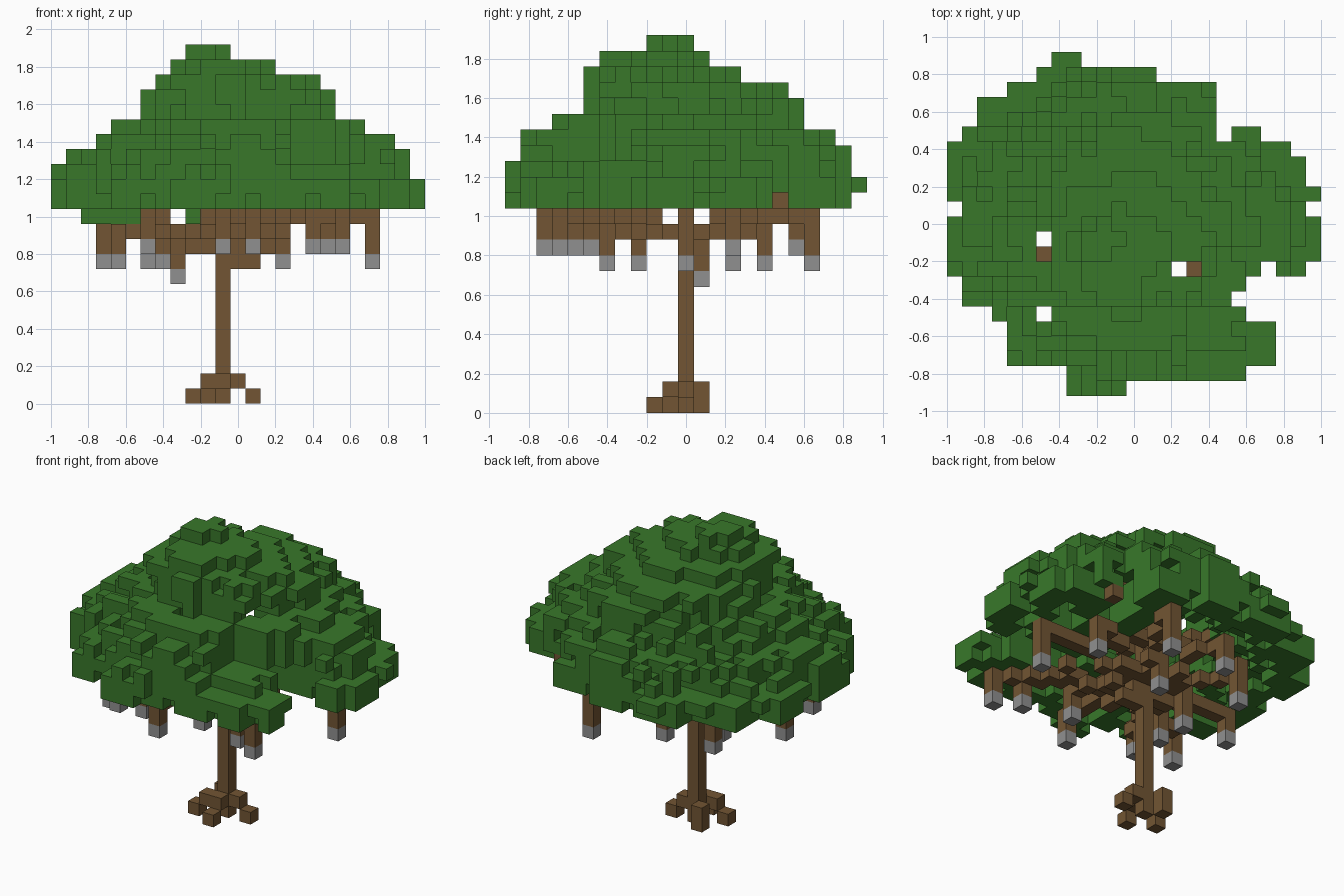
import bpy, bmesh, random
from mathutils import Vector

if "Cube" in bpy.data.objects:
    bpy.data.objects.remove(bpy.data.objects["Cube"], do_unlink=True)

random.seed(7)
SIZE = 0.08
ORIGIN = Vector((-1.0, -0.92, 0.0))


def material(name, color):
    mat = bpy.data.materials.new(name)
    mat.use_nodes = True
    rgba = (*color, 1.0)
    mat.diffuse_color = rgba
    mat.node_tree.nodes["Principled BSDF"].inputs["Base Color"].default_value = rgba
    return mat


def shift(cell, axis, step):
    moved = list(cell)
    moved[axis] += step
    return tuple(moved)


def voxel_object(name, cells, mat):
    """Make one mesh from the exposed faces of a set of grid cells."""
    cells = set(cells)
    bm = bmesh.new()
    corners = {}

    def corner(p):
        if p not in corners:
            corners[p] = bm.verts.new(ORIGIN + Vector(p) * SIZE)
        return corners[p]

    for cell in sorted(cells):
        for axis in range(3):
            u, v = (axis + 1) % 3, (axis + 2) % 3
            for step in (-1, 1):
                if shift(cell, axis, step) in cells:
                    continue
                a = shift(cell, axis, 1) if step > 0 else cell
                b = shift(a, u, 1)
                quad = [a, b, shift(b, v, 1), shift(a, v, 1)]
                if step < 0:
                    quad.reverse()
                bm.faces.new([corner(p) for p in quad])
    mesh = bpy.data.meshes.new(name)
    bm.to_mesh(mesh)
    bm.free()
    mesh.materials.append(mat)
    obj = bpy.data.objects.new(name, mesh)
    bpy.context.collection.objects.link(obj)
    return obj


def line(start, end):
    """Grid cells along a straight run."""
    start, end = Vector(start), Vector(end)
    count = max(1, int(max(abs(c) for c in end - start)))
    return {tuple(int(c + 0.5) for c in start.lerp(end, n / count))
            for n in range(count + 1)}


leaf_green = material("leaf green", (0.040, 0.187, 0.023))
bark_brown = material("bark brown", (0.168, 0.091, 0.033))
tip_grey = material("tip grey", (0.28, 0.28, 0.28))

# Canopy plan: first and last cell of each row, front to back
row_start = [8, 8, 4, 4, 4, 3, 1, 1, 0, 0, 0, 0, 1, 0, 0, 0, 0, 1, 2, 2, 4, 6, 7]
row_end = [12, 20, 22, 22, 22, 20, 19, 20, 24, 25, 25, 25,
           24, 25, 24, 24, 23, 21, 18, 18, 18, 14, 9]
gaps = {(6, 10), (15, 8), (6, 5), (21, 8), (18, 17)}
bark_windows = {(6, 9), (16, 8)}
plan = {(i, j) for j, (first, last) in enumerate(zip(row_start, row_end))
        for i in range(first, last)} - gaps - bark_windows

# Upper leaf layers: x range and y range of each rounded layer
layers = {
    15: (0, 24, 0, 22), 16: (1, 24, 1, 22), 17: (3, 23, 1, 21),
    18: (4, 21, 3, 19), 19: (6, 19, 5, 19), 20: (6, 19, 5, 18),
    21: (6, 18, 5, 15), 22: (8, 15, 6, 13), 23: (9, 12, 9, 12),
}


def inside(i, j, box):
    """Rounded layer with a ragged edge that still reaches its full width."""
    x0, x1, y0, y1 = box
    u = abs(2 * (i + 0.5) - x0 - x1) / (x1 - x0)
    v = abs(2 * (j + 0.5) - y0 - y1) / (y1 - y0)
    ragged = random.uniform(-0.12, 0.32)
    if min(u, v) < 0.1:
        ragged = 0
    return max(u, v) < 1 and u ** 1.75 + v ** 1.75 + ragged < 1


# Bark: trunk, roots, branches and hanging posts
trunk = line((11, 11, 0), (11, 11, 18))
roots = {(13, 11, 0), (12, 11, 1), (10, 12, 0), (10, 12, 1),
         (9, 10, 0), (10, 10, 1), (11, 9, 0), (11, 10, 1)}
tips = [(21, 11, 9), (18, 14, 10), (15, 19, 9), (9, 18, 10), (12, 14, 9),
        (19, 3, 10), (17, 4, 10), (13, 5, 10), (11, 2, 10),
        (6, 4, 10), (7, 6, 9), (7, 8, 9), (4, 6, 9), (3, 11, 9),
        (6, 16, 9), (8, 12, 8)]
branches, posts = set(), set()
for i, j, k in tips:
    branches |= line((11, 11, 11), (i, j, 12 if i > 8 else 11))
    posts |= line((i, j, k + 1), (i, j, 11 if i in (3, 4, 8) else 12))
branches |= {(12, 11, 9), (13, 11, 9), (19, 17, 13), (6, 9, 12), (16, 8, 12)}
branches |= {(i, 11, 10) for i in (9, 10, 12, 14)}
for end in [(16, 14, 16), (7, 14, 15), (14, 7, 16), (7, 8, 15)]:
    branches |= line((11, 11, 13), end)
branches = {c for c in branches if c[:2] not in gaps} - trunk - posts
wood = trunk | branches | posts

# Leaves: a rough dome with a ragged lower rim, open under two shoulders
dome = set()
for i, j in sorted(plan):
    rim = any((i + a, j + b) not in plan
              for a, b in ((1, 0), (-1, 0), (0, 1), (0, -1)))
    open_side = (15 <= i <= 20 and 6 <= j <= 8) or (17 <= i <= 18 and 14 <= j <= 17)
    column = {k for k, box in layers.items() if inside(i, j, box)}
    if open_side:
        column = column - {15} | {16}
    else:
        column.add(14)
        lifted = j == 22 or (j == 17 and i > 18)
        if not lifted and not (rim and random.random() < 0.3):
            column.add(13)
    if i > 15 and j < 6:
        column -= {16, 17, 18}
    dome |= {(i, j, k) for k in column}

# Hollow the dome: keep only cells close to its upper or outer surface
leaves = set()
for cell in dome:
    near = [shift(cell, 2, 3)] + [shift(cell, a, s) for a in (0, 1) for s in (-2, 2)]
    if any(n not in dome for n in near):
        leaves.add(cell)
leaves |= {(i, j, 12) for i in range(2, 6) for j in (7, 8)} | {(9, 7, 12)}
leaves -= wood

voxel_object("trunk", trunk, bark_brown)
voxel_object("roots", roots, bark_brown)
voxel_object("branches", branches, bark_brown)
voxel_object("hanging_posts", posts, bark_brown)
voxel_object("post_tips", tips, tip_grey)
voxel_object("canopy_leaves", leaves, leaf_green)
